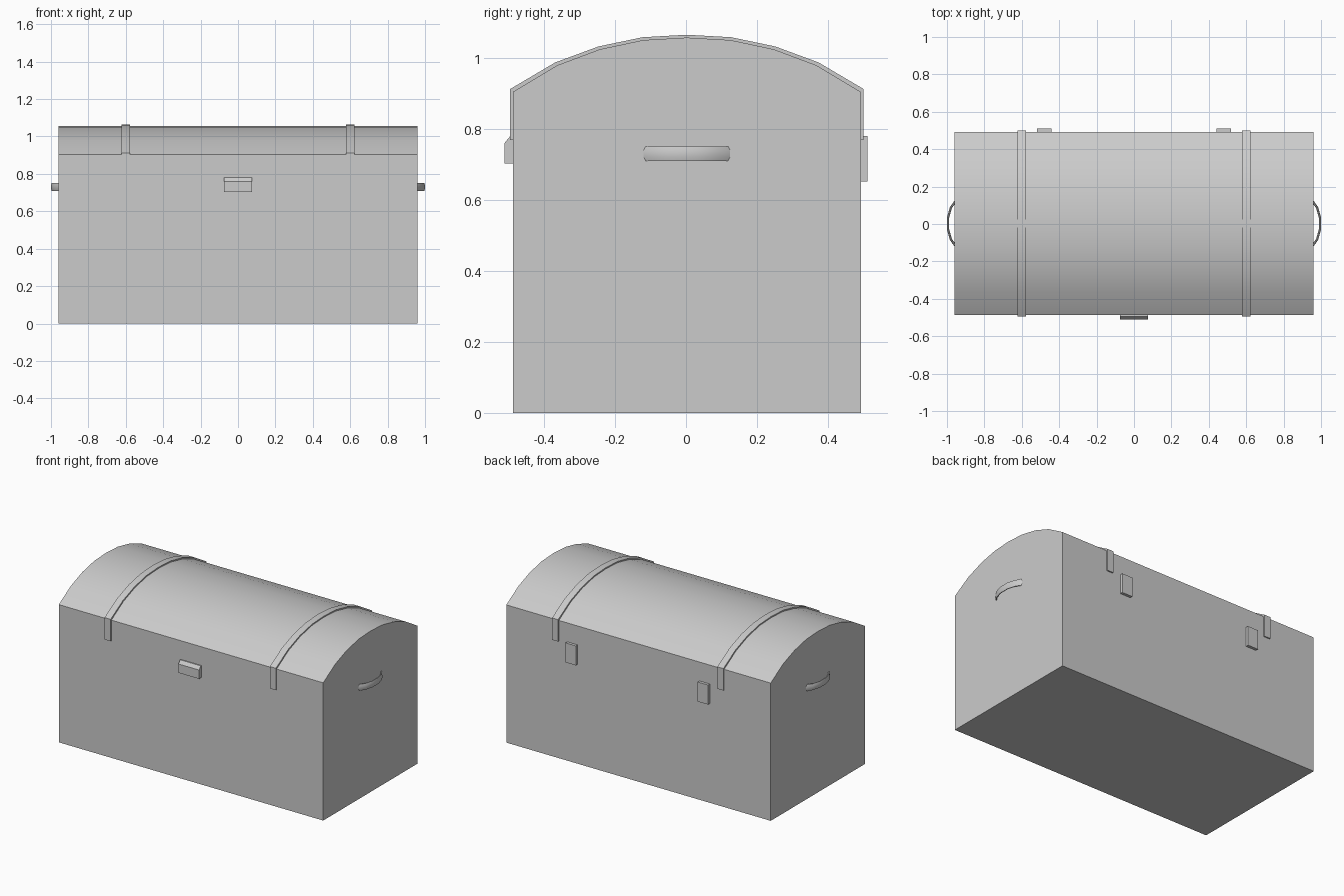
import bpy, bmesh, math

if "Cube" in bpy.data.objects:
    bpy.data.objects.remove(bpy.data.objects["Cube"])

CY = 0.0025          # chest is a touch deeper behind because of the front latch
HALF = 0.49          # half depth of the chest
# half of the domed lid outline: (y, z) from crown to eave
DOME = [(0, 1.057), (0.123, 1.05), (0.245, 1.024), (0.365, 0.979), (HALF, 0.904)]


def finish(name, bm):
    bmesh.ops.recalc_face_normals(bm, faces=bm.faces)
    mesh = bpy.data.meshes.new(name)
    bm.to_mesh(mesh)
    bm.free()
    ob = bpy.data.objects.new(name, mesh)
    bpy.context.collection.objects.link(ob)
    return ob


def smooth(ob):
    bpy.ops.object.select_all(action='DESELECT')
    ob.select_set(True)
    bpy.context.view_layer.objects.active = ob
    bpy.ops.object.shade_smooth_by_angle(angle=math.radians(35))


def prism(name, profile, x0, x1):
    """Extrude a closed y-z profile along x."""
    bm = bmesh.new()
    face = bm.faces.new([bm.verts.new((x0, y, z)) for y, z in profile])
    ext = bmesh.ops.extrude_face_region(bm, geom=[face], use_keep_orig=True)
    for v in ext['geom']:
        if isinstance(v, bmesh.types.BMVert):
            v.co.x = x1
    return finish(name, bm)


def arch(grow_y, grow_z, foot):
    """Open outline from front foot, over the dome, to back foot."""
    right = [(y * (1 + grow_y / HALF), z + grow_z) for y, z in DOME]
    right.append((HALF + grow_y, foot))
    left = [(-y, z) for y, z in reversed(right[1:])]
    return [(y + CY, z) for y, z in left + right]


# chest body with domed lid
smooth(prism("chest_body", arch(0, 0, 0), -0.96, 0.96))

for side, s in (("left", -1), ("right", 1)):
    # strap over the lid
    strap = arch(0.008, 0.008, 0.768) + arch(-0.002, -0.002, 0.768)[::-1]
    smooth(prism("strap_" + side, strap, s * 0.6 - 0.022, s * 0.6 + 0.022))

    # hinge plate at the back
    back = [(0.485, 0.652), (0.511, 0.652), (0.511, 0.78), (0.485, 0.78)]
    prism("hinge_" + side, back, s * 0.48 - 0.038, s * 0.48 + 0.038)

    # bowed end handle: flattened octagonal section swept along an arc
    half_path = [(0.994, 0.032), (0.979, 0.085), (0.952, 0.123)]
    path = [(x, -y) for x, y in reversed(half_path)] + half_path
    bm = bmesh.new()
    rings = []
    for i, (x, y) in enumerate(path):
        a, b = path[max(i - 1, 0)], path[min(i + 1, len(path) - 1)]
        dx, dy = b[0] - a[0], b[1] - a[1]
        d = math.hypot(dx, dy)
        ring = []
        for k in range(8):
            t = math.tau * (k + 0.5) / 8
            o = 0.0065 * math.cos(t)
            ring.append(bm.verts.new((s * (x + o * dy / d), y - o * dx / d + CY,
                                      0.73 + 0.0225 * math.sin(t))))
        rings.append(ring)
    for r0, r1 in zip(rings, rings[1:]):
        for k in range(8):
            bm.faces.new((r0[k], r0[k - 1], r1[k - 1], r1[k]))
    bm.faces.new(rings[0])
    bm.faces.new(rings[-1])
    smooth(finish("handle_" + side, bm))

# front latch with sloped top
latch = [(-0.48, 0.702), (-0.511, 0.702), (-0.511, 0.76), (-0.494, 0.781), (-0.48, 0.781)]
prism("front_latch", latch, -0.075, 0.075)
